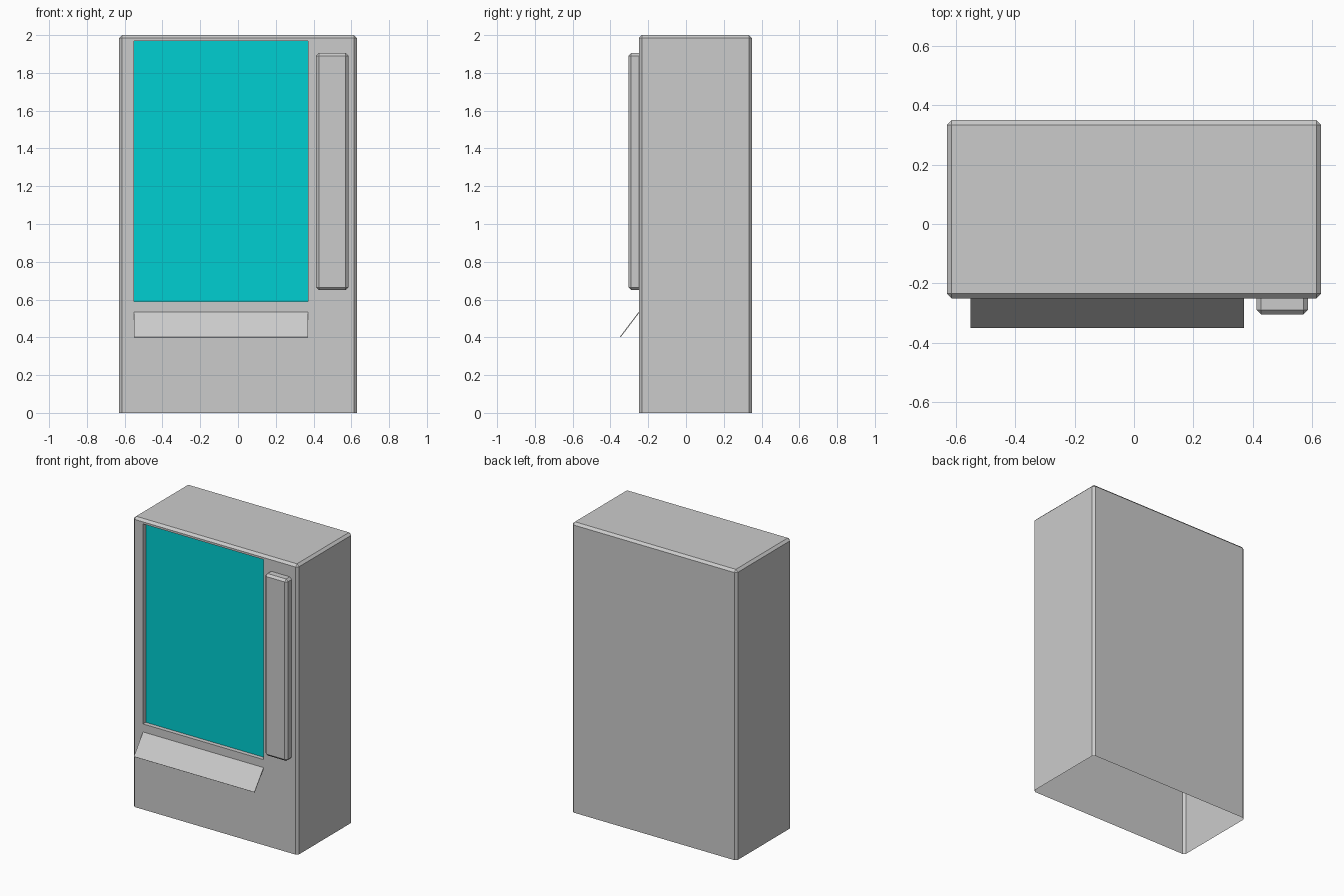
import bpy, bmesh
from mathutils import Vector

if "Cube" in bpy.data.objects:
    bpy.data.objects.remove(bpy.data.objects["Cube"])

FRONT = -0.25
WX0, WX1, WZ0, WZ1 = -0.55, 0.37, 0.59, 1.97
RECESS = 0.03


def finish(name, bm):
    me = bpy.data.meshes.new(name)
    bm.to_mesh(me)
    bm.free()
    ob = bpy.data.objects.new(name, me)
    bpy.context.collection.objects.link(ob)
    return ob


def chamfered_box(lo, hi, open_dir, chamfer):
    """Box with one open side; all other edges get a single-segment chamfer."""
    lo, hi = Vector(lo), Vector(hi)
    bm = bmesh.new()
    bmesh.ops.create_cube(bm, size=1)
    for v in bm.verts:
        v.co = (lo + hi) / 2 + v.co * (hi - lo)
    bm.normal_update()
    gone = [f for f in bm.faces if f.normal.dot(Vector(open_dir)) > 0.9]
    bmesh.ops.delete(bm, geom=gone, context='FACES_ONLY')
    edges = [e for e in bm.edges if not e.is_boundary]
    bmesh.ops.bevel(bm, geom=edges, offset=chamfer, segments=1, affect='EDGES')
    bm.normal_update()
    return bm


def quad(name, points):
    bm = bmesh.new()
    bm.faces.new([bm.verts.new(p) for p in points])
    return finish(name, bm)


# cabinet shell, open underneath, with a recessed window frame in the front
bm = chamfered_box((-0.63, FRONT, 0), (0.63, 0.35, 2), (0, 0, -1), 0.016)
for co, no in (((WX0, 0, 0), (1, 0, 0)), ((WX1, 0, 0), (1, 0, 0)),
               ((0, 0, WZ0), (0, 0, 1)), ((0, 0, WZ1), (0, 0, 1))):
    faces = [f for f in bm.faces if f.normal.y < -0.99]
    geom = set(faces)
    for f in faces:
        geom.update(f.edges)
        geom.update(f.verts)
    bmesh.ops.bisect_plane(bm, geom=list(geom), plane_co=co, plane_no=no, dist=1e-5)
    bm.normal_update()
window = [f for f in bm.faces if f.normal.y < -0.99
          and WX0 < f.calc_center_median().x < WX1
          and WZ0 < f.calc_center_median().z < WZ1]
inner = bmesh.ops.extrude_discrete_faces(bm, faces=window)['faces']
for v in {v for f in inner for v in f.verts}:
    v.co.y += RECESS
bmesh.ops.delete(bm, geom=inner, context='FACES_ONLY')
finish("cabinet", bm)

# display window
y = FRONT + RECESS
glass = quad("window_glass", [(WX0, y, WZ0), (WX1, y, WZ0), (WX1, y, WZ1), (WX0, y, WZ1)])
mat = bpy.data.materials.new("cyan_glass")
mat.diffuse_color = (0.0, 0.62, 0.64, 1)
mat.use_nodes = True
mat.node_tree.nodes["Principled BSDF"].inputs["Base Color"].default_value = mat.diffuse_color
glass.data.materials.append(mat)

# control panel standing proud of the front
finish("control_panel",
       chamfered_box((0.413, -0.305, 0.65), (0.585, FRONT, 1.905), (0, 1, 0), 0.015))

# hinged delivery flap, tilted open
flap = quad("delivery_flap", [(WX0, -0.35, 0.403), (WX1, -0.35, 0.403),
                              (WX1, FRONT, 0.535), (WX0, FRONT, 0.535)])
solid = flap.modifiers.new("thickness", 'SOLIDIFY')
solid.thickness = 0.005
